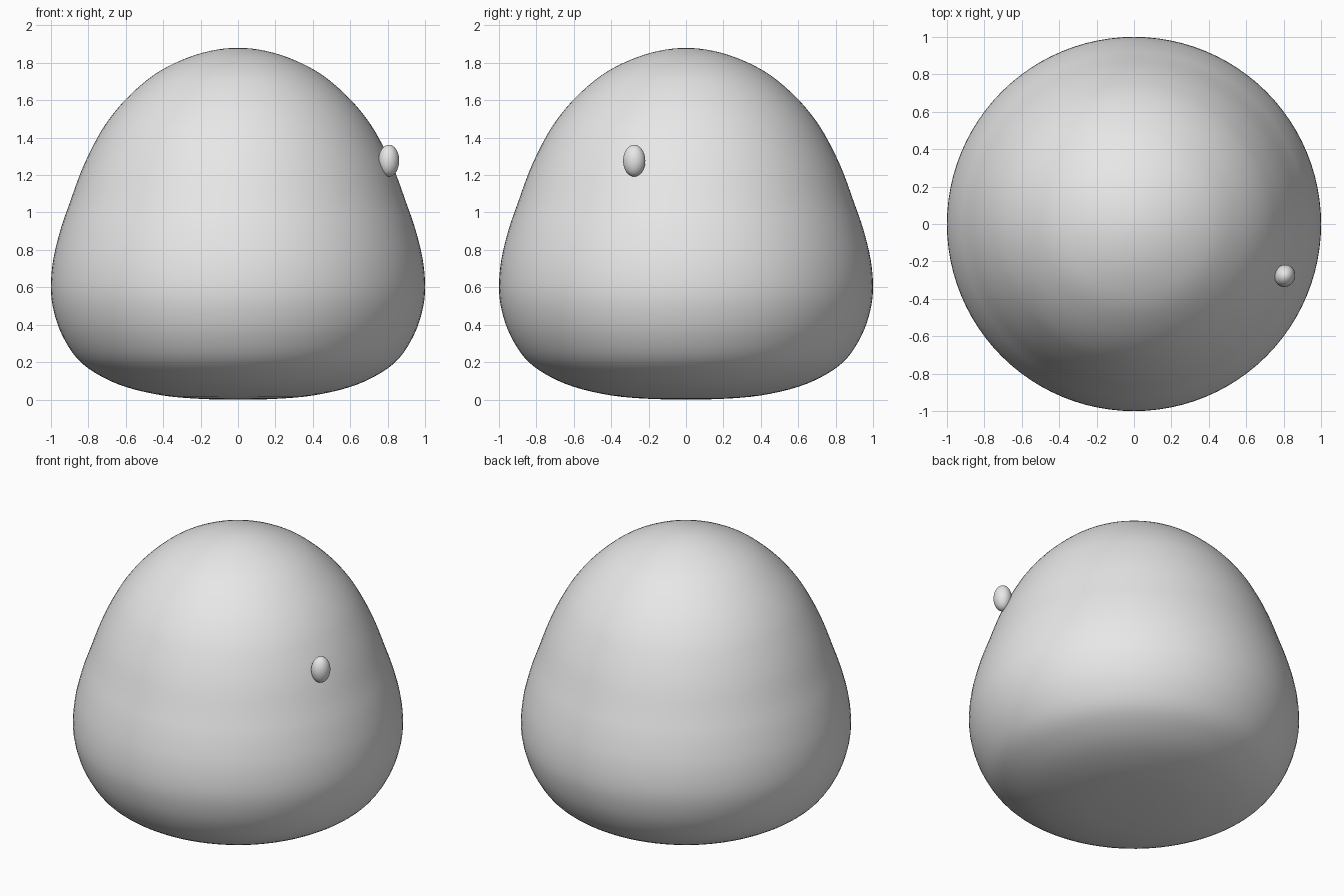
import bpy, bmesh, math
from mathutils import Vector

if "Cube" in bpy.data.objects:
    bpy.data.objects.remove(bpy.data.objects["Cube"])

grey = bpy.data.materials.new("light_grey")
grey.diffuse_color = (0.8, 0.8, 0.8, 1)
grey.use_nodes = True
grey.node_tree.nodes["Principled BSDF"].inputs["Base Color"].default_value = grey.diffuse_color

# body outline as (radius, height), from the base centre to the crown
OUTLINE = [(0, 0), (0.2, 0.004), (0.4, 0.022), (0.6, 0.068), (0.75, 0.135),
           (0.86, 0.22), (0.94, 0.345), (0.985, 0.475), (1, 0.6), (0.987, 0.75),
           (0.948, 0.91), (0.898, 1.055), (0.838, 1.22), (0.77, 1.365),
           (0.695, 1.49), (0.59, 1.615), (0.45, 1.735), (0.3, 1.815),
           (0.15, 1.863), (0, 1.88)]
SIDES, STEPS = 96, 4


def smooth_outline(points):
    """Catmull-Rom curve, mirrored across the axis at both ends."""
    p = [Vector(q) for q in points]
    flip = lambda v: Vector((-v.x, v.y))
    p = [flip(p[1])] + p + [flip(p[-2])]
    out = []
    for a, b, c, d in zip(p, p[1:], p[2:], p[3:]):
        for i in range(STEPS):
            t = i / STEPS
            out.append(0.5 * (2 * b + (c - a) * t + (2 * a - 5 * b + 4 * c - d) * t**2
                              + (3 * b - a - 3 * c + d) * t**3))
    return out + [p[-2]]


# body: lathed outline
bm = bmesh.new()
verts = [bm.verts.new((q.x, 0, q.y)) for q in smooth_outline(OUTLINE)]
edges = [bm.edges.new(pair) for pair in zip(verts, verts[1:])]
bmesh.ops.spin(bm, geom=verts + edges, cent=(0, 0, 0), axis=(0, 0, 1),
               angle=math.tau, steps=SIDES)
bmesh.ops.remove_doubles(bm, verts=bm.verts, dist=1e-4)
bmesh.ops.recalc_face_normals(bm, faces=bm.faces)
for f in bm.faces:
    f.smooth = True
mesh = bpy.data.meshes.new("body")
bm.to_mesh(mesh)
bm.free()
mesh.materials.append(grey)
body = bpy.data.objects.new("body", mesh)
bpy.context.collection.objects.link(body)

# single small bead on the front right of the body
bpy.ops.mesh.primitive_uv_sphere_add(segments=32, ring_count=16, radius=1,
                                     location=(0.806, -0.277, 1.277))
bead = bpy.context.object
bead.name = "bead"
bead.scale = (0.055, 0.06, 0.085)
bead.rotation_euler.z = math.atan2(-0.277, 0.806)
bpy.ops.object.shade_smooth()
bead.data.materials.append(grey)
